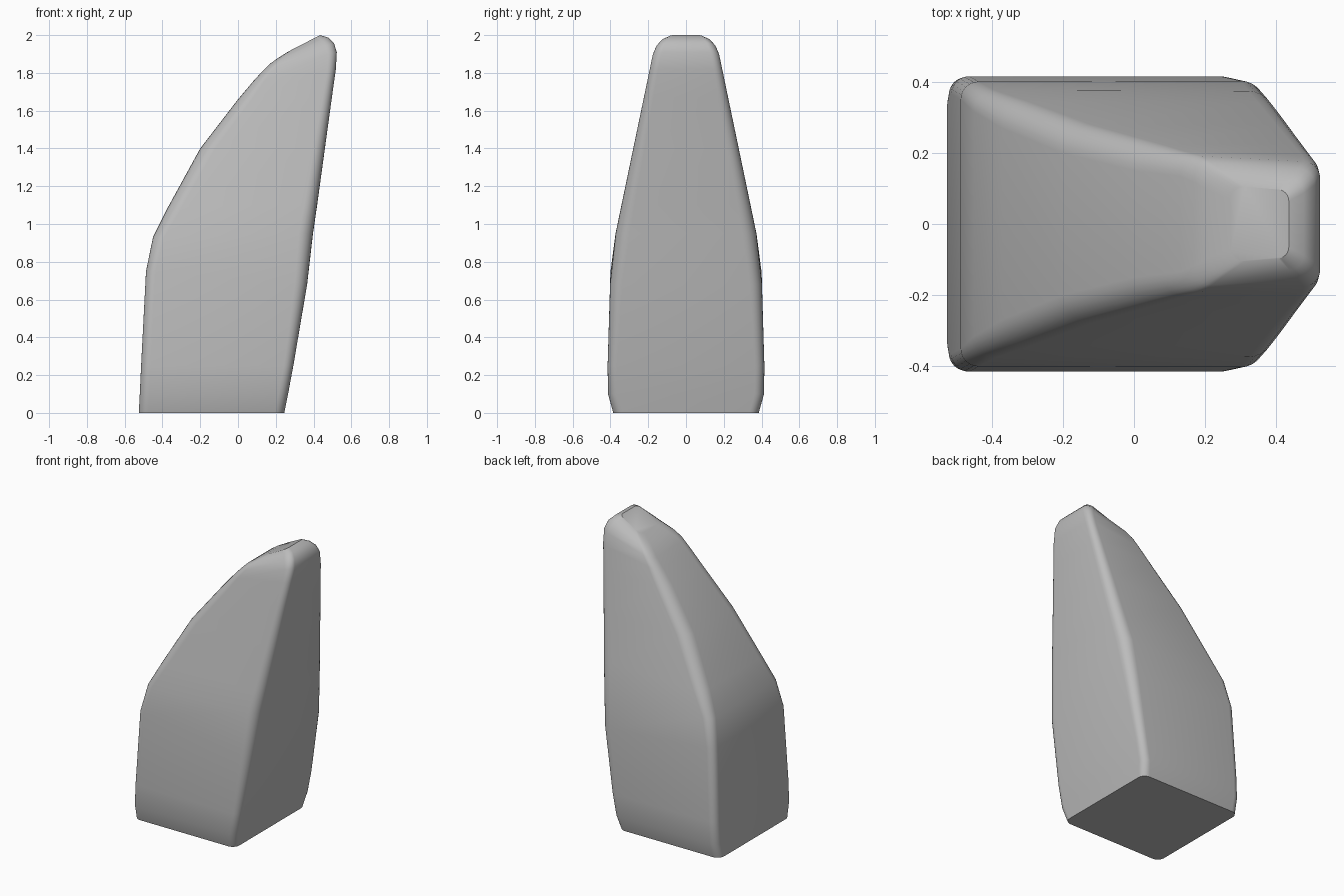
import bpy
import math

cube = bpy.data.objects.get("Cube")
if cube:
    bpy.data.objects.remove(cube, do_unlink=True)

CORNER_STEPS = 6

# Half depth of the flanks against height
FLANK = [(0, .385), (.1, .413), (.25, .415), (.75, .4), (.95, .373), (1.9, .175), (2, .16)]

# Tilted slices: left x, left z, right x, right z, left radius, right radius, inset
SLICES = [
    (-.525, 0, .245, 0, .05, .05, 0),
    (-.52, .1, .265, .1, .05, .05, 0),
    (-.513, .25, .293, .25, .05, .05, 0),
    (-.487, .75, .366, .68, .05, .065, 0),
    (-.45, .93, .397, .95, .06, .075, 0),
    (-.37, 1.09, .419, 1.1, .075, .07, 0),
    (-.2, 1.4, .46, 1.4, .08, .06, 0),
    (0, 1.66, .497, 1.67, .075, .05, 0),
    (.08, 1.755, .518, 1.82, .065, .045, 0),
    (.13, 1.81, .523, 1.91, .06, .045, 0),
    (.165, 1.845, .508, 1.957, .055, .045, .012),
    (.21, 1.878, .477, 1.987, .05, .04, .035),
    (.27, 1.915, .435, 2, .04, .03, .065),
]


def flank_depth(z):
    for (z0, d0), (z1, d1) in zip(FLANK, FLANK[1:]):
        if z <= z1:
            return d0 + (d1 - d0) * (z - z0) / (z1 - z0)
    return FLANK[-1][1]


def slice_ring(xl, zl, xr, zr, rl, rr, inset):
    """Rounded rectangle lying in a plane tilted along x."""
    half = []
    for edge, side, radius in ((xr, 1, rr), (xl, -1, rl)):
        arc = []
        for i in range(CORNER_STEPS + 1):
            a = math.pi / 2 * i / CORNER_STEPS
            x = edge - side * radius * (1 - math.cos(a))
            z = zl + (zr - zl) * (x - xl) / (xr - xl)
            y = flank_depth(z) - inset - radius * (1 - math.sin(a))
            arc.append((x, y, z))
        half += arc if side > 0 else arc[::-1]
    return half + [(x, -y, z) for x, y, z in reversed(half)]


# Skin the slices into one closed body
rings = [slice_ring(*s) for s in SLICES]
count = len(rings[0])
verts = [v for ring in rings for v in ring]
faces = [list(range(count))[::-1]]
for k in range(len(rings) - 1):
    low, high = k * count, (k + 1) * count
    for i in range(count):
        j = (i + 1) % count
        faces.append([low + i, low + j, high + j, high + i])
faces.append(list(range(len(verts) - count, len(verts))))

mesh = bpy.data.meshes.new("leaning_block")
mesh.from_pydata(verts, [], faces)
mesh.update()
block = bpy.data.objects.new("leaning_block", mesh)
bpy.context.collection.objects.link(block)

# Plain grey surface
grey = bpy.data.materials.new("plain_grey")
grey.use_nodes = True
colour = (.5, .5, .5, 1)
grey.diffuse_color = colour
grey.node_tree.nodes["Principled BSDF"].inputs["Base Color"].default_value = colour
mesh.materials.append(grey)

# Smooth rounded corners, crisp base edge
bpy.ops.object.select_all(action="DESELECT")
block.select_set(True)
bpy.context.view_layer.objects.active = block
bpy.ops.object.shade_smooth_by_angle(angle=math.radians(35))
